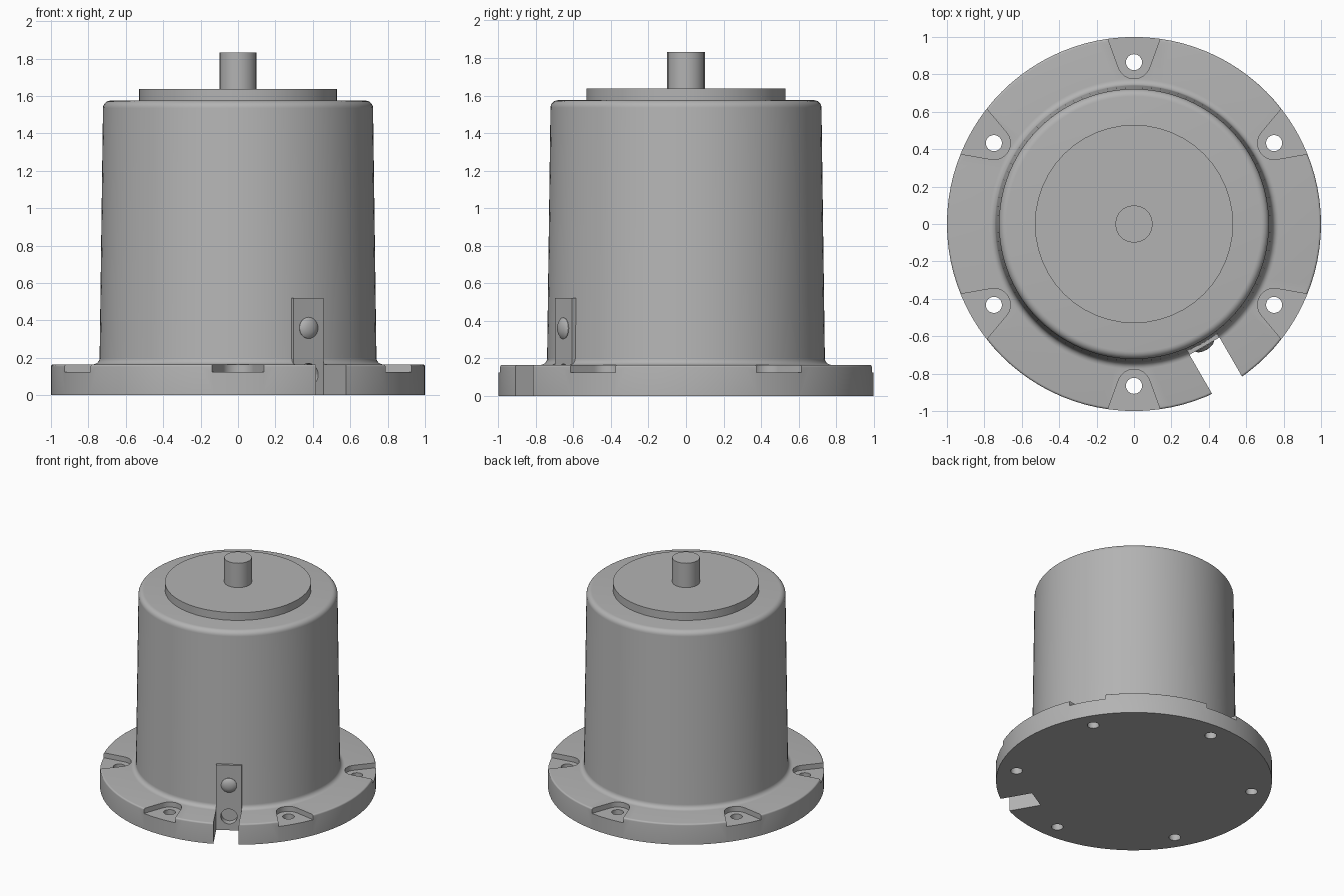
import bpy
import bmesh
import math
from mathutils import Matrix

cube = bpy.data.objects.get("Cube")
if cube:
    bpy.data.objects.remove(cube, do_unlink=True)

GREY = (0.45, 0.45, 0.45, 1.0)
metal = bpy.data.materials.new("plain grey metal")
metal.use_nodes = True
metal.diffuse_color = GREY
metal.node_tree.nodes["Principled BSDF"].inputs["Base Color"].default_value = GREY


def make_object(name, bm):
    bmesh.ops.recalc_face_normals(bm, faces=bm.faces[:])
    mesh = bpy.data.meshes.new(name)
    bm.to_mesh(mesh)
    bm.free()
    mesh.materials.append(metal)
    obj = bpy.data.objects.new(name, mesh)
    bpy.context.collection.objects.link(obj)
    return obj


def select_only(obj):
    bpy.ops.object.select_all(action='DESELECT')
    obj.select_set(True)
    bpy.context.view_layer.objects.active = obj


def smooth(obj):
    select_only(obj)
    bpy.ops.object.shade_smooth_by_angle(angle=math.radians(35))


def cut(target, cutter):
    """Subtract the cutter from the target, then discard it."""
    cutter.hide_render = True
    mod = target.modifiers.new("cut", 'BOOLEAN')
    mod.operation = 'DIFFERENCE'
    mod.solver = 'EXACT'
    mod.object = cutter
    select_only(target)
    bpy.ops.object.modifier_apply(modifier=mod.name)
    bpy.data.objects.remove(cutter, do_unlink=True)


def lathe(name, profile, sides):
    """Revolve a profile of (radius, height) points about z."""
    bm = bmesh.new()
    rings = []
    for r, z in profile:
        if r == 0:
            rings.append([bm.verts.new((0, 0, z))] * sides)
        else:
            turns = [2 * math.pi * i / sides for i in range(sides)]
            rings.append([bm.verts.new((r * math.cos(t), r * math.sin(t), z)) for t in turns])
    for low, high in zip(rings, rings[1:]):
        for i in range(sides):
            j = (i + 1) % sides
            corners = dict.fromkeys((low[i], low[j], high[j], high[i]))
            bm.faces.new(list(corners))
    return make_object(name, bm)


def arc(cx, cz, radius, start, end, steps=6):
    angles = [math.radians(start + (end - start) * i / steps) for i in range(steps + 1)]
    return [(cx + radius * math.cos(a), cz + radius * math.sin(a)) for a in angles]


def prism(bm, outline, z0, z1, matrix):
    """Add an upright prism over a flat outline."""
    base = bm.faces.new([bm.verts.new(matrix @ Matrix.Translation((x, y, z0)).translation)
                         for x, y in outline])
    grown = bmesh.ops.extrude_face_region(bm, geom=[base])["geom"]
    moved = [v for v in grown if isinstance(v, bmesh.types.BMVert)]
    bmesh.ops.translate(bm, verts=moved, vec=(0, 0, z1 - z0))


def rectangle(x0, x1, half):
    return [(x0, -half), (x1, -half), (x1, half), (x0, half)]


# Flange and tapered housing in one revolved piece
profile = [(0, 0), (1, 0)]
profile += arc(0.988, 0.153, 0.012, 0, 90, 4)
profile += arc(0.775, 0.2, 0.035, 270, 180)
profile += arc(0.682, 1.535, 0.04, 0, 90)
profile += [(0, 1.575)]
housing = lathe("housing_and_flange", profile, 96)

# Flared bolt pockets and the cable slot, cut from the flange
SLOT = Matrix.Rotation(math.radians(-60), 4, 'Z')
bolt_turns = [Matrix.Rotation(math.radians(30 + 60 * k), 4, 'Z') for k in range(6)]
pocket = arc(0.865, 0, 0.088, 110, 250, 14) + [(1.05, -0.161), (1.05, 0.161)]

bm = bmesh.new()
for turn in bolt_turns:
    prism(bm, pocket, 0.125, 0.3, turn)
prism(bm, rectangle(0.75, 1.2, 0.0925), -0.1, 0.4, SLOT)
cut(housing, make_object("pocket_cutter", bm))

# Bolt holes through the flange
bm = bmesh.new()
for turn in bolt_turns:
    prism(bm, arc(0.865, 0, 0.043, 0, 345, 23), -0.1, 0.3, turn)
cut(housing, make_object("bolt_hole_cutter", bm))
smooth(housing)

# Terminal pad standing in the slot against the housing
bm = bmesh.new()
prism(bm, rectangle(0.66, 0.754, 0.0925), 0, 0.52, SLOT)
pad = make_object("terminal_pad", bm)

# Round recess low on the pad, through the slot wall
OUTWARD = SLOT @ Matrix.Rotation(math.radians(90), 4, 'Y')
for part in (pad, housing):
    bm = bmesh.new()
    spot = SLOT @ Matrix.Translation((0.77, 0, 0.11)) @ Matrix.Rotation(math.radians(90), 4, 'Y')
    bmesh.ops.create_cone(bm, cap_ends=True, segments=24, radius1=0.06, radius2=0.06,
                          depth=0.14, matrix=spot)
    cut(part, make_object("recess_cutter", bm))
    smooth(part)

# Domed button on the pad
button = lathe("pad_button", [(0.057, -0.01), (0.057, 0.003), (0.045, 0.013),
                              (0.025, 0.02), (0, 0.023)], 24)
button.data.transform(SLOT @ Matrix.Translation((0.754, 0, 0.36))
                      @ Matrix.Rotation(math.radians(90), 4, 'Y'))
smooth(button)

# Raised cover disc and output shaft
smooth(lathe("cover_disc", [(0, 1.57), (0.53, 1.57), (0.53, 1.637), (0, 1.637)], 48))
smooth(lathe("shaft", [(0, 1.63), (0.1, 1.63), (0.1, 1.832), (0, 1.832)], 20))
